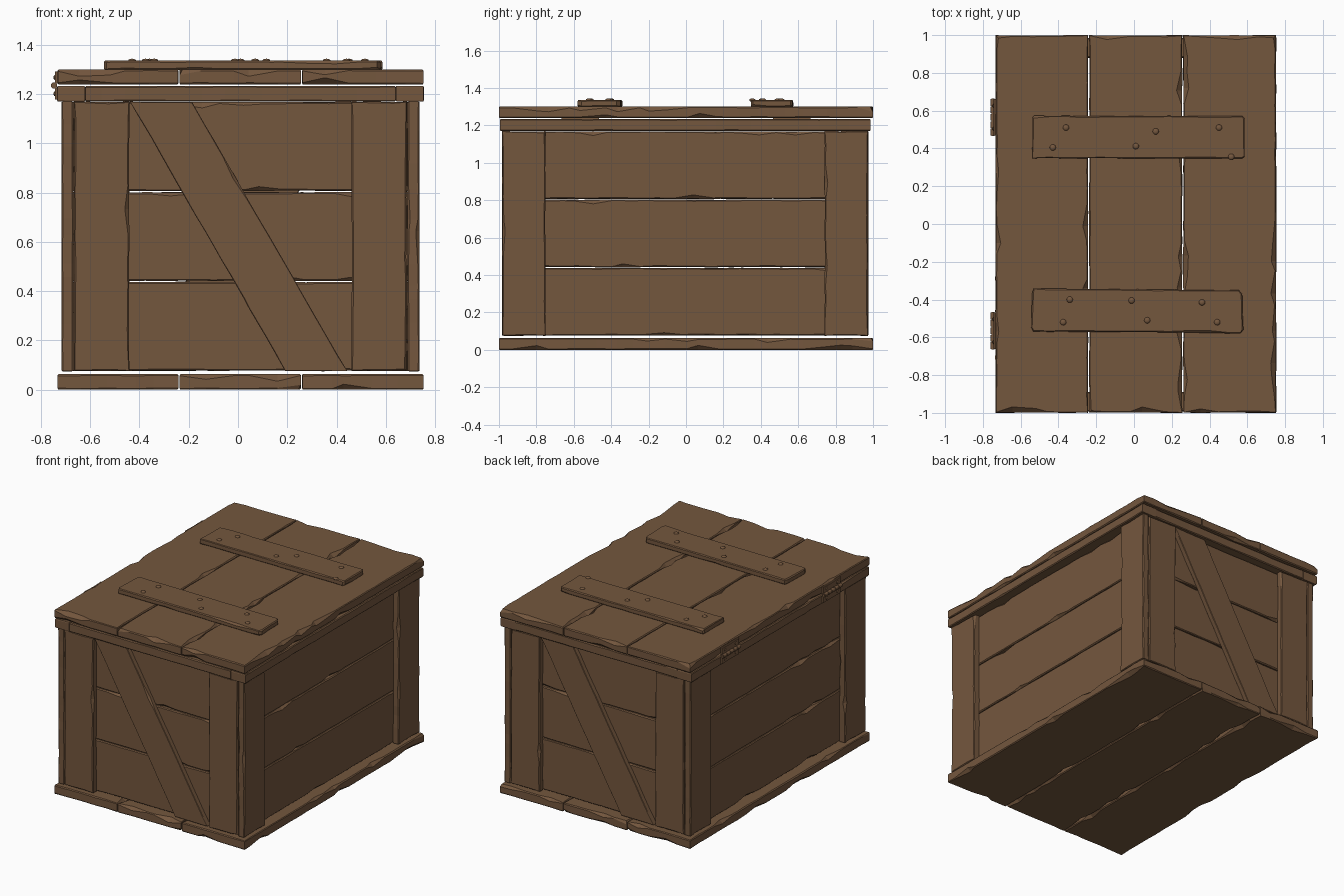
import bpy, bmesh, math, random
from mathutils import Vector, Matrix

if "Cube" in bpy.data.objects:
    bpy.data.objects.remove(bpy.data.objects["Cube"])

random.seed(11)
wood = bpy.data.materials.new("brown_wood")
wood.diffuse_color = (0.175, 0.095, 0.048, 1)
wood.use_nodes = True
wood.node_tree.nodes["Principled BSDF"].inputs["Base Color"].default_value = wood.diffuse_color


def finish(bm, name, smooth=False):
    bmesh.ops.recalc_face_normals(bm, faces=bm.faces)
    me = bpy.data.meshes.new(name)
    bm.to_mesh(me)
    bm.free()
    for p in me.polygons:
        p.use_smooth = smooth
    me.materials.append(wood)
    ob = bpy.data.objects.new(name, me)
    bpy.context.collection.objects.link(ob)
    return ob


# Worn plank: polygon outline extruded along an axis, with uneven chipped edges
def worn_prism(name, outline, w0, w1, axis, chip=0.1, big=0.025, step=0.09, base=0.006):
    corners = [Vector(p) for p in outline]
    area = sum(a.x * b.y - b.x * a.y for a, b in zip(corners, corners[1:] + corners[:1]))
    if area < 0:
        corners.reverse()
    pts = []
    for a, b in zip(corners, corners[1:] + corners[:1]):
        n = max(1, round((b - a).length / step))
        for i in range(n):
            t = i / n
            if i:
                t += random.uniform(-0.3, 0.3) / n
            pts.append(a.lerp(b, t))
    n, thick = len(pts), w1 - w0
    normals = []
    for i in range(n):
        d0 = (pts[i] - pts[i - 1]).normalized()
        d1 = (pts[(i + 1) % n] - pts[i]).normalized()
        normals.append(Vector((-d0.y, d0.x)) + Vector((-d1.y, d1.x)))
    full = [p + m * random.uniform(0, 0.0015) for p, m in zip(pts, normals)]

    def wear():
        return [random.uniform(0.5, 1) * big if random.random() < chip
                else base * random.uniform(0.7, 1.2) for _ in range(n)]

    low, high = wear(), wear()
    lim = thick * 0.45
    rings = [
        [(p + m * c / 2, w0) for p, m, c in zip(full, normals, low)],
        [(p, w0 + min(c, lim)) for p, c in zip(full, low)],
        [(p, w1 - min(c, lim)) for p, c in zip(full, high)],
        [(p + m * c / 2, w1) for p, m, c in zip(full, normals, high)],
    ]
    bm = bmesh.new()
    loops = []
    for ring in rings:
        loop = []
        for p, w in ring:
            co = [0, 0, 0]
            co[axis], co[(axis + 1) % 3], co[(axis + 2) % 3] = w, p.x, p.y
            loop.append(bm.verts.new(co))
        loops.append(loop)
    for a, b in zip(loops, loops[1:]):
        for i in range(n):
            j = (i + 1) % n
            bm.faces.new((a[i], a[j], b[j], b[i]))
    bm.faces.new(loops[0])
    bm.faces.new(loops[-1])
    return finish(bm, name)


# Rectangular plank between two corners, thin along the given axis
def board(name, lo, hi, axis, **kw):
    u, v = (axis + 1) % 3, (axis + 2) % 3
    rect = [(lo[u], lo[v]), (hi[u], lo[v]), (hi[u], hi[v]), (lo[u], hi[v])]
    return worn_prism(name, rect, lo[axis], hi[axis], axis, **kw)


def nail(name, loc, r, scale):
    bm = bmesh.new()
    bmesh.ops.create_uvsphere(bm, u_segments=12, v_segments=6, radius=r)
    bmesh.ops.scale(bm, vec=scale, verts=bm.verts)
    bmesh.ops.translate(bm, vec=loc, verts=bm.verts)
    return finish(bm, name, True)


CX, CY = 0.01, -0.005            # body centre
Z0, Z1 = 0.075, 1.17             # body bottom and top

# Floor and lid planks
xs = [-0.735, -0.24, 0.258, 0.755]
for i in range(3):
    a, b = xs[i] + 0.002, xs[i + 1] - 0.002
    board(f"floor_plank_{i+1}", (a, -1, 0), (b, 1, 0.063), 2, chip=0.16, big=0.03)
    board(f"lid_plank_{i+1}", (a, -1, 1.24), (b, 1, 1.3), 2, chip=0.16, big=0.03)

# Horizontal wall planks
h = (Z1 - Z0) / 3
for i in range(3):
    a, b = Z0 + h * i + 0.001, Z0 + h * (i + 1) - 0.001
    for s, side in ((-1, "left"), (1, "right")):
        x = sorted((CX + s * 0.63, CX + s * 0.683))
        board(f"{side}_wall_plank_{i+1}", (x[0], CY - 0.935, a), (x[1], CY + 0.935, b), 0, chip=0.08)
    for s, side in ((-1, "front"), (1, "back")):
        y = sorted((CY + s * 0.885, CY + s * 0.938))
        board(f"{side}_wall_plank_{i+1}", (CX - 0.63, y[0], a), (CX + 0.63, y[1], b), 1, chip=0.08)

# Corner posts: one board on the side and one on the end at every corner
for sx, nx in ((-1, "left"), (1, "right")):
    for sy, ny in ((-1, "front"), (1, "back")):
        x = sorted((CX + sx * 0.678, CX + sx * 0.727))
        y = sorted((CY + sy * 0.745, CY + sy * 0.978))
        board(f"{ny}_{nx}_side_post", (x[0], y[0], Z0), (x[1], y[1], Z1), 0, chip=0.04, big=0.02)
        x = sorted((CX + sx * 0.45, CX + sx * 0.676))
        y = sorted((CY + sy * 0.936, CY + sy * 0.98))
        board(f"{ny}_{nx}_end_post", (x[0], y[0], Z0), (x[1], y[1], Z1), 1, chip=0.04, big=0.02)

# Diagonal braces, the back one turned half round
for s, side in ((-1, "front"), (1, "back")):
    prof = [(-0.44, Z1), (-0.185, Z1), (0.445, Z0), (0.19, Z0)]
    pts = [(z, CX - s * (x - CX)) for x, z in prof]
    y = sorted((CY + s * 0.936, CY + s * 0.972))
    worn_prism(f"{side}_diagonal_brace", pts, y[0], y[1], 1, chip=0.02, big=0.012, base=0.003)

# Rim frame under the lid
for s, side in ((-1, "left"), (1, "right")):
    x = sorted((CX + s * 0.745, CX + s * 0.63))
    board(f"{side}_rim", (x[0], -0.995, Z1), (x[1], 0.987, 1.234), 2, chip=0.04, big=0.015)
for s, side in ((-1, "front"), (1, "back")):
    y = sorted((-0.004 + s * 0.991, -0.004 + s * 0.885))
    board(f"{side}_rim", (CX - 0.63, y[0], Z1), (CX + 0.63, y[1], 1.234), 2, chip=0.04, big=0.015)

# Lid straps with nails
straps = {
    "back": ([(-0.54, 0.347), (0.575, 0.345), (0.587, 0.357), (0.587, 0.56), (0.575, 0.573), (-0.53, 0.574), (-0.54, 0.565)],
             [(-0.36, 0.51), (-0.43, 0.405), (0.01, 0.412), (0.115, 0.49), (0.45, 0.51), (0.515, 0.355)]),
    "front": ([(-0.545, -0.55), (-0.535, -0.57), (0.565, -0.58), (0.58, -0.56), (0.575, -0.37), (0.555, -0.35), (-0.53, -0.34), (-0.54, -0.36)],
              [(-0.34, -0.4), (-0.375, -0.52), (-0.013, -0.405), (0.07, -0.51), (0.36, -0.415), (0.44, -0.52)]),
}
for side, (outline, nails) in straps.items():
    worn_prism(f"{side}_lid_strap", outline, 1.299, 1.336, 2, chip=0.08, big=0.015)
    for i, (x, y) in enumerate(nails):
        nail(f"{side}_strap_nail_{i+1}", (x, y, 1.335), 0.017, (1, 1, 0.55))

# Hinges on the left side: two leaves, a knuckled pin and nails
for s, side in ((-1, "front"), (1, "back")):
    yc = s * 0.565
    for leaf, a, b in (("upper", 1.244, 1.292), ("lower", 1.178, 1.226)):
        board(f"{side}_hinge_{leaf}_leaf", (-0.744, yc - 0.097, a), (-0.73, yc + 0.097, b), 0, chip=0, base=0.003)
        for d in (-0.06, 0.06):
            nail(f"{side}_hinge_{leaf}_nail", (-0.744, yc + d, (a + b) / 2), 0.01, (0.5, 1, 1))
    bm = bmesh.new()
    for k in range(5):
        m = Matrix.Translation((-0.747, yc + (k - 2) * 0.039, 1.235)) @ Matrix.Rotation(math.pi / 2, 4, 'X')
        bmesh.ops.create_cone(bm, cap_ends=True, segments=12, radius1=0.013, radius2=0.013, depth=0.035, matrix=m)
    m = Matrix.Translation((-0.747, yc, 1.235)) @ Matrix.Rotation(math.pi / 2, 4, 'X')
    bmesh.ops.create_cone(bm, cap_ends=True, segments=12, radius1=0.008, radius2=0.008, depth=0.2, matrix=m)
    finish(bm, f"{side}_hinge_knuckles")
